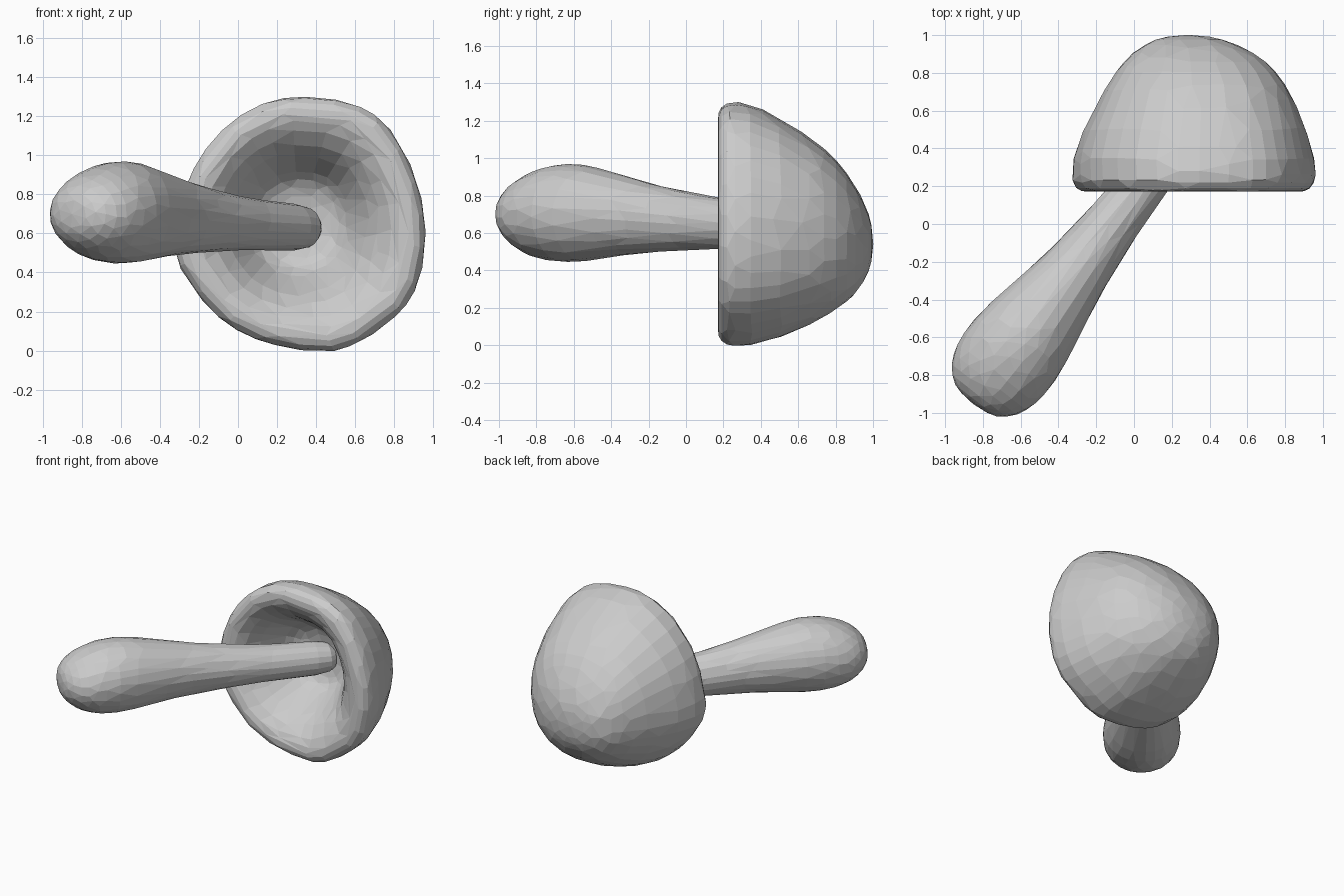
import bpy, bmesh, math
from mathutils import Vector


def loft(name, rings, start, end, ratio):
    """Skin rings of points, close both ends with a point, then facet it."""
    bm = bmesh.new()
    rows = [[bm.verts.new(p) for p in ring] for ring in rings]
    n = len(rows[0])
    for a, b in zip(rows, rows[1:]):
        for i in range(n):
            j = (i + 1) % n
            bm.faces.new((a[i], a[j], b[j], b[i]))
    for row, tip in ((rows[0], start), (rows[-1], end)):
        v = bm.verts.new(tip)
        for i in range(n):
            bm.faces.new((row[i], row[(i + 1) % n], v))
    bmesh.ops.recalc_face_normals(bm, faces=bm.faces)
    mesh = bpy.data.meshes.new(name)
    bm.to_mesh(mesh)
    bm.free()
    obj = bpy.data.objects.new(name, mesh)
    bpy.context.collection.objects.link(obj)
    sub = obj.modifiers.new("round", 'SUBSURF')
    sub.levels = sub.render_levels = 1
    dec = obj.modifiers.new("facets", 'DECIMATE')
    dec.ratio = ratio
    return obj


# Cap: irregular rim outline (x, z), blending to a boxy ellipse over the dome
outline = [(0.12, 1.27), (0.35, 1.295), (0.55, 1.265), (0.70, 1.21), (0.81, 1.07),
           (0.89, 0.90), (0.935, 0.74), (0.95, 0.57), (0.925, 0.39), (0.86, 0.23),
           (0.72, 0.12), (0.56, 0.02), (0.45, 0.005), (0.28, 0.02), (0.10, 0.06),
           (-0.10, 0.17), (-0.24, 0.36), (-0.335, 0.52), (-0.285, 0.73),
           (-0.23, 0.92), (-0.09, 1.12)]
# y, x scale, z scale, centre x, centre z, ellipse blend:
# from inside the hollow, round the thick lip, over the dome
sections = [(0.60, 0.18, 0.18, 0.33, 0.63, 1), (0.575, 0.32, 0.32, 0.32, 0.64, 1),
            (0.51, 0.41, 0.41, 0.31, 0.65, 0.9), (0.40, 0.50, 0.50, 0.31, 0.65, 0.7),
            (0.29, 0.60, 0.60, 0.31, 0.65, 0.5), (0.215, 0.72, 0.72, 0.31, 0.65, 0.2),
            (0.175, 0.83, 0.83, 0.31, 0.65, 0), (0.165, 0.94, 0.94, 0.31, 0.65, 0),
            (0.21, 1.03, 1.025, 0.31, 0.65, 0),
            (0.31, 1.03, 1.025, 0.31, 0.65, 0.1), (0.45, 0.975, 0.96, 0.315, 0.635, 0.4),
            (0.67, 0.81, 0.78, 0.33, 0.61, 0.9), (0.81, 0.67, 0.62, 0.33, 0.595, 1),
            (0.91, 0.51, 0.45, 0.31, 0.56, 1), (0.985, 0.28, 0.24, 0.29, 0.55, 1)]


def cap_point(x, z, y, sx, sz, cx, cz, blend):
    dx, dz = x - 0.31, z - 0.65
    k = 1 / ((abs(dx) / 0.64) ** 2.3 + (abs(dz) / 0.65) ** 2.3) ** (1 / 2.3)
    k = 1 + (k - 1) * blend
    return (cx + sx * dx * k, y, cz + sz * dz * k)


cap_rings = [[cap_point(x, z, *s) for x, z in outline] for s in sections]
loft("mushroom_cap", cap_rings, (0.33, 0.61, 0.63), (0.28, 1.005, 0.54), 0.34)

# Stem: bulbous at the base, tapering along a slanted axis into the hollow
direction = Vector((0.61, 0.79, 0))
side = Vector((0.79, -0.61, 0))
origin = Vector((-0.68, -0.73, 0))
# distance along the axis, sideways radius, upright radius, height of the centre
profile = [(-0.27, 0.14, 0.11, 0.70), (-0.19, 0.23, 0.185, 0.70),
           (-0.08, 0.27, 0.24, 0.70), (0.06, 0.279, 0.267, 0.708),
           (0.20, 0.262, 0.269, 0.708), (0.36, 0.228, 0.24, 0.703),
           (0.56, 0.19, 0.205, 0.69), (0.82, 0.153, 0.168, 0.67),
           (1.17, 0.13, 0.135, 0.65), (1.45, 0.124, 0.126, 0.635),
           (1.72, 0.12, 0.12, 0.63)]
SIDES = 18
stem_rings = []
for t, rs, ru, z in profile:
    centre = origin + direction * t + Vector((0, 0, z))
    ring = []
    for i in range(SIDES):
        a = 2 * math.pi * i / SIDES
        ring.append(centre + side * (rs * math.cos(a)) + Vector((0, 0, ru * math.sin(a))))
    stem_rings.append(ring)
loft("mushroom_stem", stem_rings,
     origin + direction * -0.285 + Vector((0, 0, 0.70)),
     origin + direction * 1.74 + Vector((0, 0, 0.63)), 0.35)
